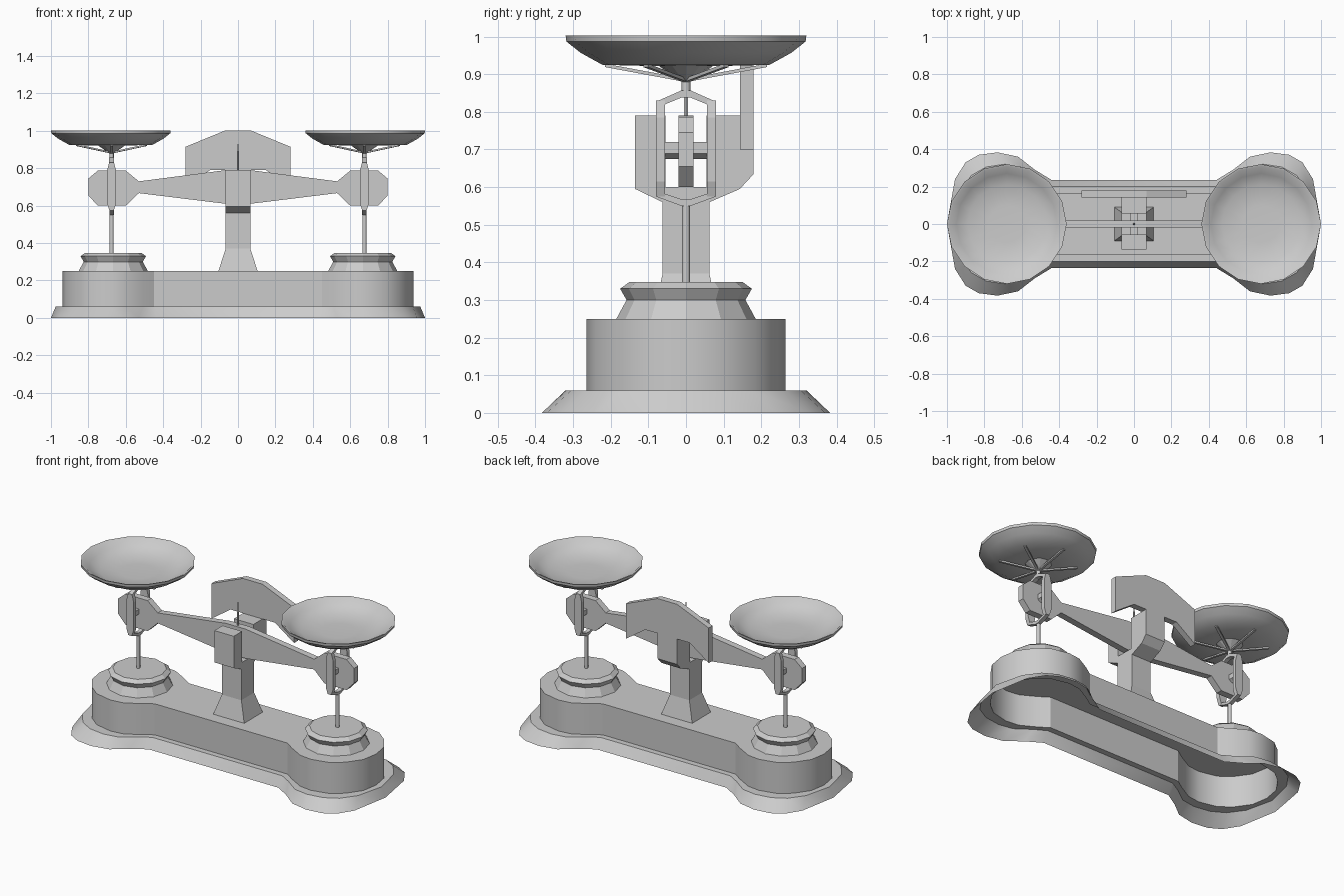
import bpy, bmesh
from math import sin, cos, pi, radians
from mathutils import Vector

if "Cube" in bpy.data.objects:
    bpy.data.objects.remove(bpy.data.objects["Cube"])


def make(name, verts, faces, smooth=None):
    me = bpy.data.meshes.new(name)
    me.from_pydata(verts, [], faces)
    bm = bmesh.new()
    bm.from_mesh(me)
    bmesh.ops.recalc_face_normals(bm, faces=bm.faces)
    bm.to_mesh(me)
    bm.free()
    ob = bpy.data.objects.new(name, me)
    bpy.context.collection.objects.link(ob)
    if smooth:
        bpy.ops.object.select_all(action='DESELECT')
        bpy.context.view_layer.objects.active = ob
        ob.select_set(True)
        bpy.ops.object.shade_smooth_by_angle(angle=radians(smooth))
    return ob


def loft(name, loops, bottom=True, top=True, smooth=None):
    """Skin a stack of closed loops that have equal point counts."""
    n = len(loops[0])
    verts = [v for lp in loops for v in lp]
    faces = [(k * n + i, k * n + (i + 1) % n, (k + 1) * n + (i + 1) % n, (k + 1) * n + i)
             for k in range(len(loops) - 1) for i in range(n)]
    if bottom:
        faces.append(tuple(range(n)))
    if top:
        faces.append(tuple(range(len(verts) - n, len(verts))))
    return make(name, verts, faces, smooth)


def prism(name, pts, plane, d0, d1):
    """Extrude a profile drawn in the xz or yz plane."""
    put = (lambda a, b, d: (a, d, b)) if plane == 'xz' else (lambda a, b, d: (d, a, b))
    return loft(name, [[put(a, b, d) for a, b in pts] for d in (d0, d1)])


def lathe(name, profile, x, sides, smooth=None):
    return loft(name, [[(x + r * cos(2 * pi * i / sides), r * sin(2 * pi * i / sides), z)
                        for i in range(sides)] for r, z in profile], smooth=smooth)


def both(half):
    """Mirror a half profile across its vertical axis."""
    return half + [(-a, b) for a, b in reversed(half)]


def ring(quarter, z):
    """Outline from one quarter, ending with the tip on the x axis."""
    right = quarter + [(x, -y) for x, y in reversed(quarter[:-1])]
    return [(x, y, z) for x, y in right + [(-x, -y) for x, y in right]]


# Hollow base with sloping foot
foot_low = [(.44, .235), (.53, .29), (.62, .36), (.73, .383), (.83, .37), (.90, .33), (.957, .24), (1.0, 0)]
foot_top = [(.44, .2), (.51, .24), (.60, .305), (.69, .32), (.79, .305), (.87, .26), (.935, .17), (.975, 0)]
body = [(.45, .165), (.51, .205), (.60, .255), (.68, .265), (.79, .24), (.86, .185), (.92, .1), (.937, 0)]
loft('base', [ring(foot_low, 0), ring(foot_top, .06), ring(body, .06), ring(body, .25)],
     bottom=False, smooth=30)

# Post foot and forked post
rect = lambda x, y, z: [(-x, -y, z), (x, -y, z), (x, y, z), (-x, y, z)]
loft('post_foot', [rect(.105, .09, .25), rect(.066, .062, .37)])
prism('forked_post', [(-.062, .37), (-.062, .56), (-.135, .595), (-.135, .79), (-.055, .79), (-.055, .6),
                      (.055, .6), (.055, .79), (.18, .79), (.18, .635), (.143, .595), (.062, .56),
                      (.062, .37)], 'yz', -.066, .066)

# Dial plate behind the beam
prism('dial_plate', both([(.066, 1.003), (.28, .915), (.28, .70), (.15, .79), (.066, .79)]), 'xz', .143, .18)

# Beam, centre pivot and needle
prism('beam', both([(.065, .79), (.53, .73), (.6, .787), (.75, .787), (.8, .745), (.8, .655),
                    (.75, .6), (.6, .6), (.53, .667), (.065, .61)]), 'xz', -.02, .02)
knife = [(-.02, .72), (.02, .72), (.02, .69), (0, .675), (-.02, .69)]
prism('centre_pivot', knife, 'xz', -.057, .057)
lathe('needle', [(.007, .78), (.003, .93)], 0, 6)

for side, x in (('left', -.676), ('right', .676)):
    s = 1 if x > 0 else -1
    # Stepped pedestal and rods
    lathe(side + '_pedestal', [(.185, .25), (.158, .30), (.175, .33), (.15, .348)], s * .667, 12)
    lathe(side + '_lower_rod', [(.011, .34), (.011, .565)], x, 8, 50)
    lathe(side + '_upper_rod', [(.012, .845), (.012, .89)], x, 8, 50)

    # Hanger frame around the beam end
    strip = [(x + a, z) for a, z in both([(.013, .83), (.025, .785), (.025, .615), (.012, .575)])]
    for face, y in (('front', -.068), ('back', .068)):
        prism(f'{side}_{face}_hanger_strip', strip, 'xz', y - .012, y + .012)
    prism(side + '_hanger_top', both([(.012, .857), (.08, .827), (.08, .81), (.012, .838)]),
          'yz', x - .013, x + .013)
    prism(side + '_hanger_bottom', both([(.012, .568), (.08, .59), (.08, .575), (.012, .55)]),
          'yz', x - .012, x + .012)
    prism(side + '_hanger_pivot', [(x + a, z) for a, z in knife], 'xz', -.057, .057)

    # Dished pan with boss and radial support bars
    lathe(side + '_pan', [(.1, .922), (.222, .925), (.28, .957), (.318, .987), (.32, 1.003),
                          (.308, 1.0), (.27, .97), (.21, .942), (.1, .936)], s * .68, 16, 40)
    lathe(side + '_pan_boss', [(.012, .88), (.075, .924)], x, 12)
    for k in range(6):
        a = pi / 2 + k * pi / 3
        u, w = Vector((cos(a), sin(a), 0)), Vector((-sin(a), cos(a), 0)) * .007
        mid = Vector((x, 0, 0))
        ends = [[mid + u * r + w * t + Vector((0, 0, z + h))
                 for t, h in ((-1, 0), (1, 0), (1, .009), (-1, .009))]
                for r, z in ((.005, .88), (.215, .919))]
        loft(f'{side}_pan_bar_{k + 1}', ends)
